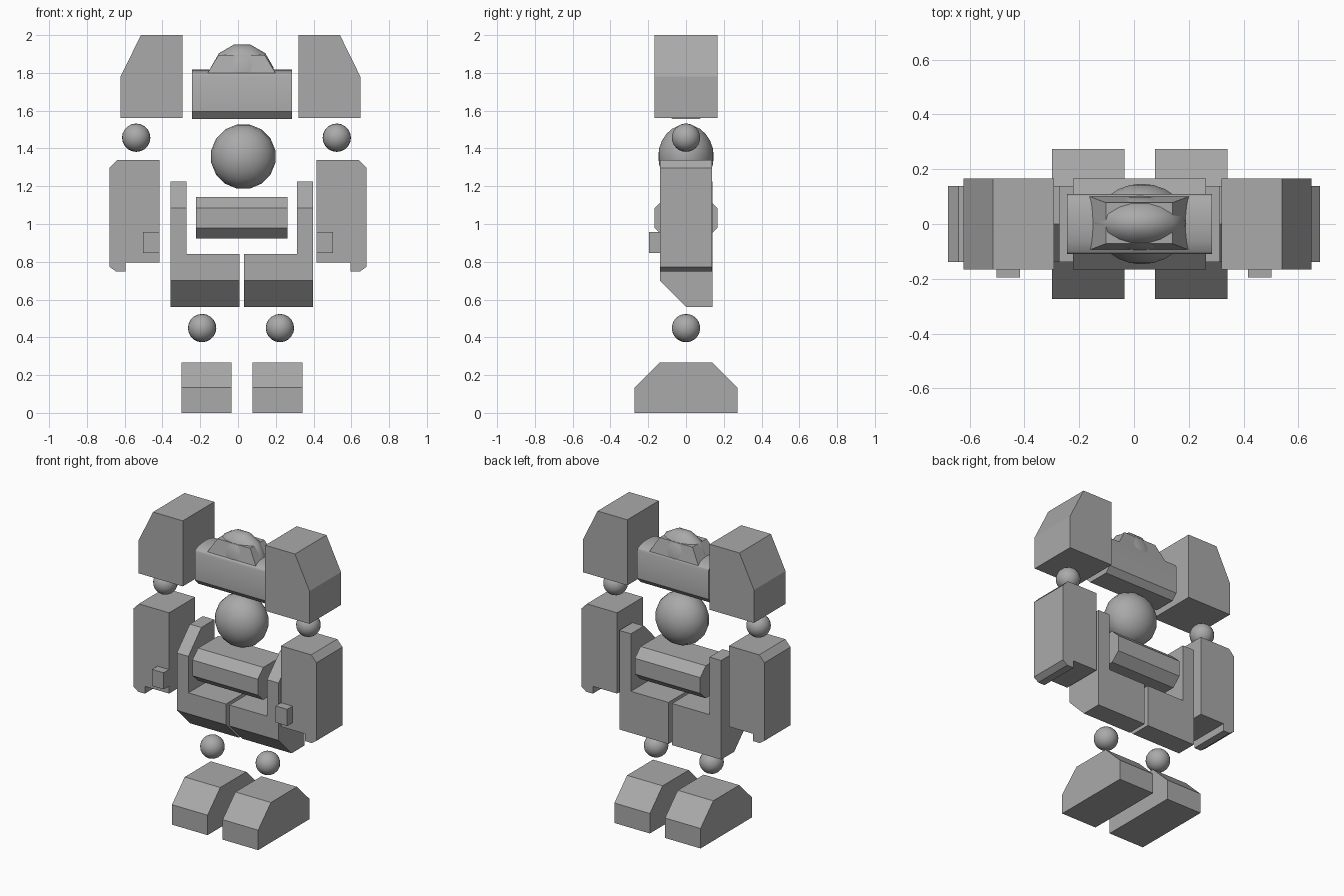
import bpy, bmesh, math
from mathutils import Matrix

if "Cube" in bpy.data.objects:
    bpy.data.objects.remove(bpy.data.objects["Cube"])

grey = bpy.data.materials.new("plain_grey")
grey.diffuse_color = (0.4, 0.4, 0.4, 1)
grey.use_nodes = True
grey.node_tree.nodes["Principled BSDF"].inputs["Base Color"].default_value = grey.diffuse_color


def finish(name, bm):
    bmesh.ops.recalc_face_normals(bm, faces=bm.faces)
    me = bpy.data.meshes.new(name)
    bm.to_mesh(me)
    bm.free()
    me.materials.append(grey)
    ob = bpy.data.objects.new(name, me)
    bpy.context.collection.objects.link(ob)
    return ob


def add_prism(bm, pts, a, b, axis):
    """Extrude a profile from a to b: axis 'X' takes (y, z) points, 'Y' takes (x, z)."""
    def at(p, d):
        return (d, p[0], p[1]) if axis == 'X' else (p[0], d, p[1])
    lo = [bm.verts.new(at(p, a)) for p in pts]
    hi = [bm.verts.new(at(p, b)) for p in pts]
    bm.faces.new(lo)
    bm.faces.new(hi[::-1])
    n = len(pts)
    for i in range(n):
        j = (i + 1) % n
        bm.faces.new((lo[i], lo[j], hi[j], hi[i]))


def prism(name, pts, a, b, axis):
    bm = bmesh.new()
    add_prism(bm, pts, a, b, axis)
    return finish(name, bm)


def ball(name, loc, size, segs=20, rings=12, turn=0.0):
    """Smooth ball with its poles along y."""
    bm = bmesh.new()
    bmesh.ops.create_uvsphere(bm, u_segments=segs, v_segments=rings, radius=1)
    m = (Matrix.Translation(loc) @ Matrix.Diagonal((*size, 1))
         @ Matrix.Rotation(math.pi / 2, 4, 'X') @ Matrix.Rotation(turn, 4, 'Z'))
    bmesh.ops.transform(bm, matrix=m, verts=bm.verts)
    for f in bm.faces:
        f.smooth = True
    return finish(name, bm)


for side, s in (("left", -1), ("right", 1)):
    # shoulder block with sloped outer corner
    cx = 0.013
    shoulder = [(0.306, 1.56), (0.306, 2.0), (0.527, 2.0), (0.635, 1.78), (0.635, 1.56)]
    prism(side + "_shoulder", [(cx + s * x, z) for x, z in shoulder], -0.167, 0.167, 'Y')

    # elbow and ankle balls
    ball(side + "_arm_joint", (-0.008 + s * 0.531, 0, 1.457), (0.075,) * 3)
    ball(side + "_ankle_joint", (0.016 + s * 0.206, 0, 0.449), (0.075,) * 3)

    # forearm with lower outer lip
    arm = [(0.415, 0.797), (0.415, 1.339), (0.64, 1.339), (0.68, 1.297),
           (0.68, 0.773), (0.645, 0.748), (0.595, 0.748), (0.595, 0.797)]
    prism(side + "_forearm", [(s * x, z) for x, z in arm], -0.138, 0.138, 'Y')

    # small block on the forearm front
    gun = [(0.416, 0.847), (0.416, 0.958), (0.502, 0.958), (0.502, 0.847)]
    prism(side + "_forearm_block", [(s * x, z) for x, z in gun], -0.195, -0.13, 'Y')

    # L-shaped hip: wide block with an upright on the outer side
    c = 0.02
    bm = bmesh.new()
    add_prism(bm, [(-0.138, 0.70), (-0.138, 0.84), (0.139, 0.84), (0.139, 0.561), (0, 0.561)],
              c + s * 0.013, c + s * 0.378, 'X')
    add_prism(bm, [(-0.138, 0.84), (-0.138, 1.085), (0, 1.226), (0.139, 1.226), (0.139, 0.84)],
              c + s * 0.292, c + s * 0.378, 'X')
    finish(side + "_hip", bm)

    # foot with sloped toe and heel
    foot = [(-0.273, 0), (-0.273, 0.134), (-0.138, 0.268),
            (0.138, 0.268), (0.273, 0.134), (0.273, 0)]
    prism(side + "_foot", foot, 0.021 + s * 0.056, 0.021 + s * 0.320, 'X')

# chest: bevelled underside and gently arched top
arch = [(0.11 * math.cos(math.pi * i / 10), 1.782 + 0.035 * math.sin(math.pi * i / 10))
        for i in range(11)]
prism("chest", arch + [(-0.11, 1.595), (-0.075, 1.557), (0.075, 1.557), (0.11, 1.595)],
      -0.244, 0.285, 'X')

# tapered cockpit frame on the chest
bm = bmesh.new()
bmesh.ops.create_cube(bm, size=2)
for v in bm.verts:
    top = v.co.z > 0
    v.co.x = 0.019 + v.co.x * (0.122 if top else 0.19)
    v.co.y = 0.003 + v.co.y * (0.075 if top else 0.101)
    v.co.z = 1.895 if top else 1.782
finish("cockpit_frame", bm)

# cockpit dome, poking through the frame
ball("cockpit_dome", (0.022, 0.003, 1.782), (0.173, 0.1, 0.173), 12, 10, math.radians(15))

# belly ball
ball("belly_ball", (0.028, 0, 1.357), (0.173, 0.147, 0.173), 16, 12, math.radians(11.25))

# waist bar with eight-sided section
waist = [(-0.107, 0.924), (-0.166, 0.979), (-0.166, 1.085), (-0.107, 1.142),
         (0.107, 1.142), (0.166, 1.085), (0.166, 0.979), (0.107, 0.924)]
prism("waist", waist, -0.222, 0.263, 'X')

# keep hard edges on the arched chest while smoothing its top
chest = bpy.data.objects["chest"]
bpy.ops.object.select_all(action='DESELECT')
chest.select_set(True)
bpy.context.view_layer.objects.active = chest
bpy.ops.object.shade_smooth_by_angle(angle=math.radians(30))
